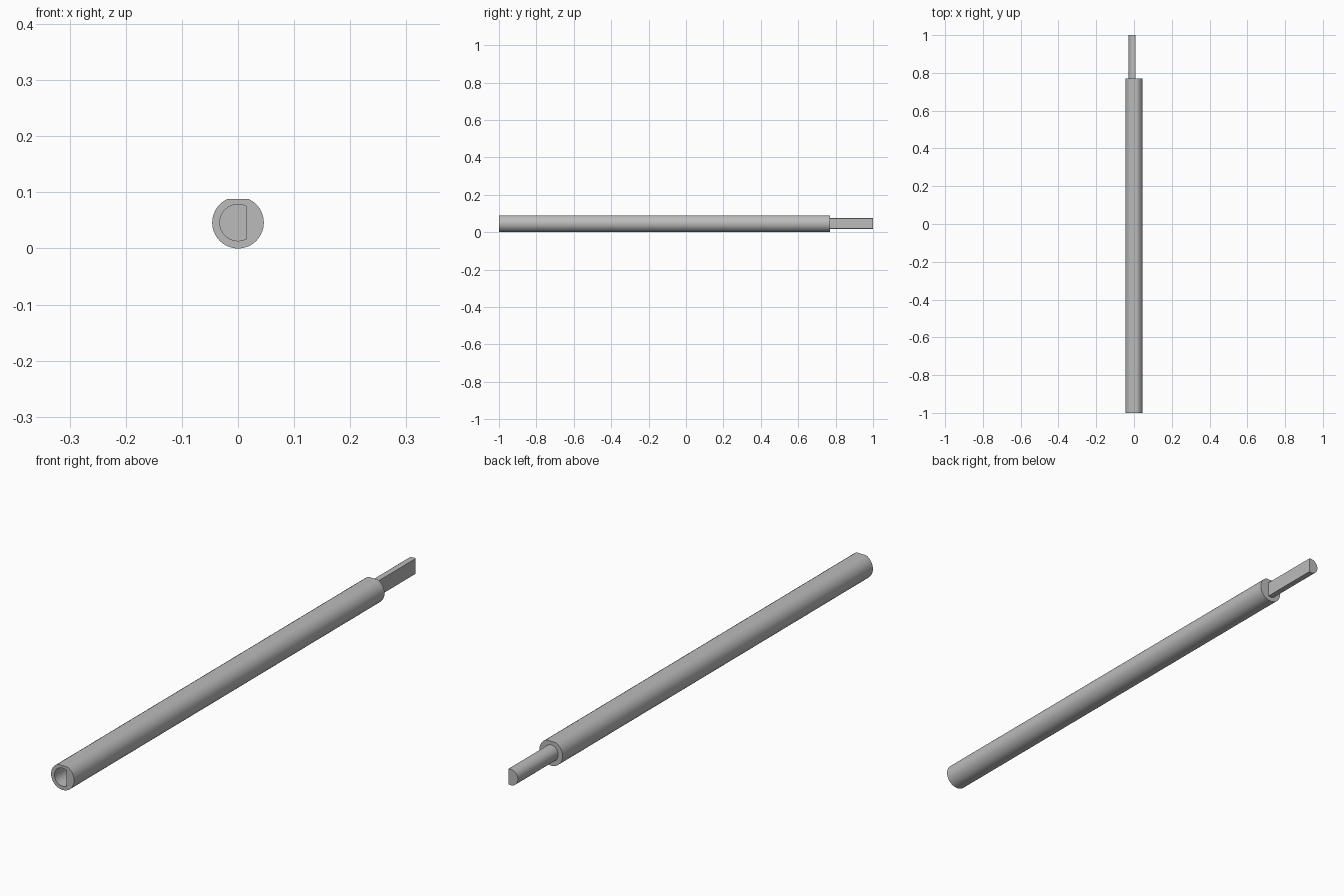
import bpy, bmesh
from math import pi, sin, cos, acos, radians

cube = bpy.data.objects.get("Cube")
if cube:
    bpy.data.objects.remove(cube)

AXIS_Z = 0.046
SEGMENTS = 64

metal = bpy.data.materials.new("grey metal")
metal.use_nodes = True
GREY = (0.5, 0.5, 0.5, 1)
metal.diffuse_color = GREY
metal.node_tree.nodes["Principled BSDF"].inputs["Base Color"].default_value = GREY

# Circles with one flat: radius, distance of the flat, direction of the flat
BODY = (0.046, 0.042, pi / 2)
SOCKET = (0.0325, 0.015, 0)
PIN = (0.029, 0.009, 0)


def angles(shapes):
    """Even steps around the circle plus the exact corners of every flat."""
    found = {round(2 * pi * i / SEGMENTS, 5) for i in range(SEGMENTS)}
    for radius, flat, facing in shapes:
        half = acos(flat / radius)
        found |= {round((facing + s * half) % (2 * pi), 5) for s in (-1, 1)}
    return sorted(found)


def stack(name, sections):
    """Join flatted circles placed along y into one closed skin."""
    turn = angles({shape for shape, y in sections})
    bm = bmesh.new()
    rings = []
    for (radius, flat, facing), y in sections:
        ring = []
        for a in turn:
            toward = cos(a - facing)
            r = min(radius, flat / toward) if toward > 0.01 else radius
            ring.append(bm.verts.new((r * cos(a), y, AXIS_Z + r * sin(a))))
        rings.append(ring)
    n = len(turn)
    for a, b in zip(rings, rings[1:]):
        for i in range(n):
            j = (i + 1) % n
            bm.faces.new((a[i], a[j], b[j], b[i]))
    bm.faces.new(rings[0])
    bm.faces.new(rings[-1])
    bmesh.ops.recalc_face_normals(bm, faces=bm.faces)
    mesh = bpy.data.meshes.new(name)
    bm.to_mesh(mesh)
    bm.free()
    mesh.materials.append(metal)
    obj = bpy.data.objects.new(name, mesh)
    bpy.context.collection.objects.link(obj)
    bpy.ops.object.select_all(action='DESELECT')
    obj.select_set(True)
    bpy.context.view_layer.objects.active = obj
    bpy.ops.object.shade_smooth_by_angle(angle=radians(20))


# Rod with a blind socket in its front end
stack("rod_body", [(SOCKET, -0.75), (SOCKET, -1), (BODY, -1), (BODY, 0.77)])

# Flatted pin on the back end
stack("end_pin", [(PIN, 0.76), (PIN, 1)])
